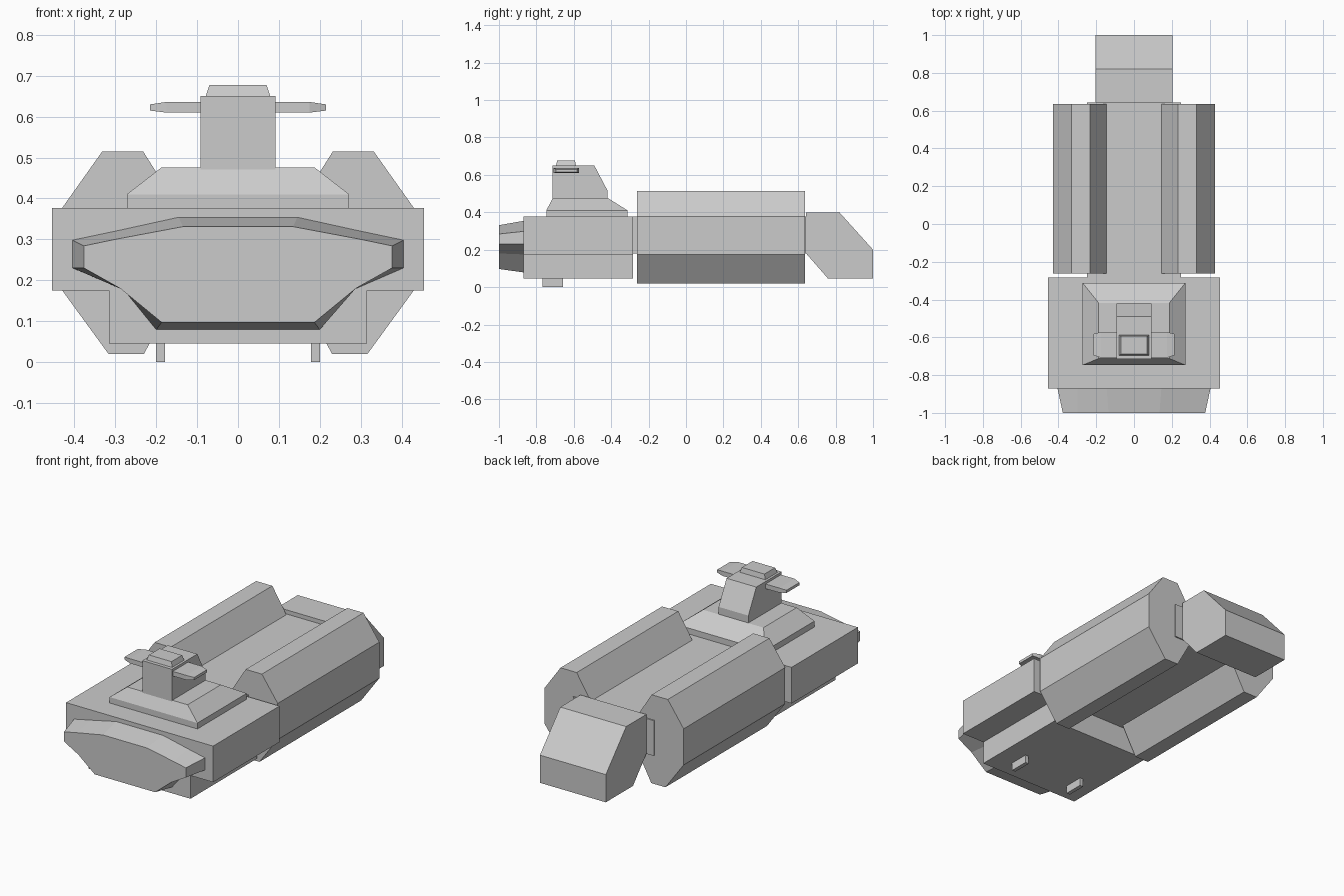
import bpy, bmesh

if "Cube" in bpy.data.objects:
    bpy.data.objects.remove(bpy.data.objects["Cube"])


def loft(name, rings):
    """Closed solid through matching rings of 3D points."""
    bm = bmesh.new()
    loops = [[bm.verts.new(p) for p in ring] for ring in rings]
    n = len(loops[0])
    for a, b in zip(loops, loops[1:]):
        for i in range(n):
            j = (i + 1) % n
            bm.faces.new((a[i], a[j], b[j], b[i]))
    bm.faces.new(loops[0])
    bm.faces.new(loops[-1])
    bmesh.ops.recalc_face_normals(bm, faces=bm.faces)
    mesh = bpy.data.meshes.new(name)
    bm.to_mesh(mesh)
    bm.free()
    obj = bpy.data.objects.new(name, mesh)
    bpy.context.collection.objects.link(obj)
    return obj


def rect_z(x0, x1, y0, y1, z):
    return [(x0, y0, z), (x1, y0, z), (x1, y1, z), (x0, y1, z)]


def rect_x(x, y0, y1, z0, z1):
    return [(x, y0, z0), (x, y1, z0), (x, y1, z1), (x, y0, z1)]


def box(name, x0, x1, y0, y1, z0, z1):
    return loft(name, [rect_z(x0, x1, y0, y1, z0), rect_z(x0, x1, y0, y1, z1)])


def extrude_y(name, profile, y0, y1):
    return loft(name, [[(x, y, z) for x, z in profile] for y in (y0, y1)])


def extrude_x(name, profile, half):
    return loft(name, [[(x, y, z) for y, z in profile] for x in (-half, half)])


def mirror_x(obj):
    obj.modifiers.new("Mirror", 'MIRROR').use_axis[0] = True


def symmetric(half, y):
    """Ring in the xz plane from its right half."""
    return [(x, y, z) for x, z in half] + [(-x, y, z) for x, z in reversed(half)]


# Front hull with stepped underside
hull = [(0.315, 0.045), (0.315, 0.175), (0.455, 0.175), (0.455, 0.377)]
loft("front_hull", [symmetric(hull, -0.87), symmetric(hull, -0.283)])

# Tapered nose plate
nose_back = [(0.2, 0.079), (0.278, 0.175), (0.405, 0.23), (0.405, 0.298),
             (0.30, 0.32), (0.145, 0.354)]
nose_front = [(0.187, 0.097), (0.288, 0.18), (0.377, 0.23), (0.377, 0.284),
              (0.30, 0.300), (0.135, 0.331)]
loft("nose", [symmetric(nose_back, -0.87), symmetric(nose_front, -1.0)])

# Central spine
box("spine", -0.25, 0.25, -0.283, 0.642, 0.18, 0.377)

# Octagonal side pods
pod = [(0.23, 0.02), (0.317, 0.02), (0.43, 0.175), (0.43, 0.377),
       (0.332, 0.515), (0.232, 0.515), (0.145, 0.377), (0.145, 0.175)]
mirror_x(extrude_y("side_pod", pod, -0.263, 0.635))

# Rear engine block
extrude_x("engine_block", [(0.642, 0.40), (0.82, 0.40), (1.0, 0.2),
                           (1.0, 0.045), (0.76, 0.045), (0.642, 0.18)], 0.204)

# Bridge base, tower and roof cap
loft("bridge_base", [rect_z(-0.272, 0.272, -0.747, -0.312, 0.37),
                     rect_z(-0.272, 0.272, -0.747, -0.312, 0.41),
                     rect_z(-0.187, 0.187, -0.712, -0.418, 0.476)])
extrude_x("bridge_tower", [(-0.715, 0.47), (-0.42, 0.47), (-0.42, 0.517),
                           (-0.49, 0.65), (-0.715, 0.65)], 0.092)
loft("bridge_cap", [rect_z(-0.081, 0.081, -0.697, -0.587, 0.645),
                    rect_z(-0.07, 0.07, -0.688, -0.594, 0.677)])

# Bridge wings
mirror_x(loft("bridge_wing", [rect_x(0.085, -0.708, -0.572, 0.61, 0.636),
                              rect_x(0.175, -0.708, -0.572, 0.61, 0.636),
                              rect_x(0.215, -0.695, -0.582, 0.615, 0.63)]))

# Small landing skids
mirror_x(box("skid", 0.178, 0.2, -0.768, -0.658, 0.0, 0.05))
